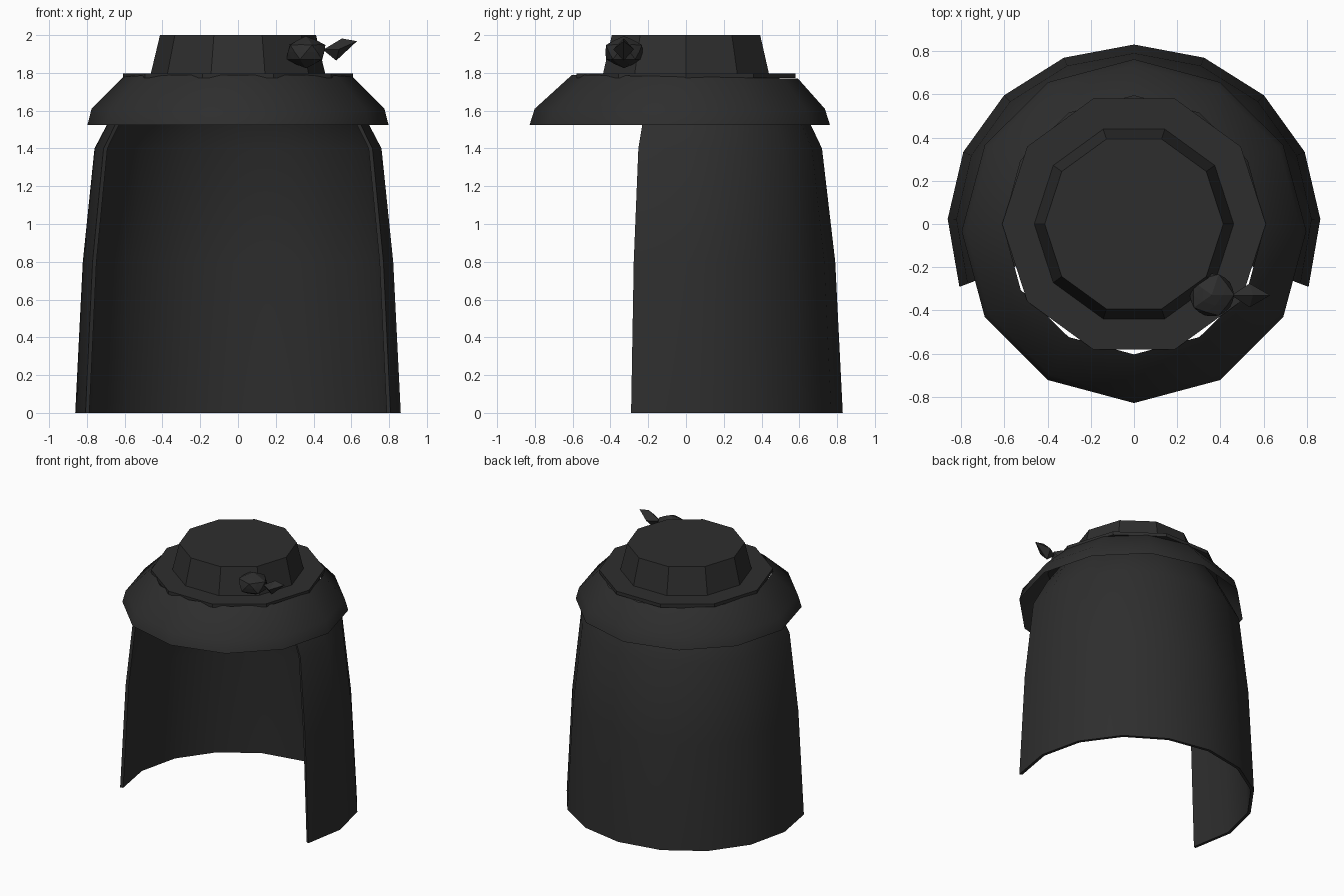
import bpy, bmesh, math
from mathutils import Vector

if "Cube" in bpy.data.objects:
    bpy.data.objects.remove(bpy.data.objects["Cube"])


def material(name, v):
    m = bpy.data.materials.new(name)
    m.diffuse_color = (v, v, v, 1)
    m.use_nodes = True
    m.node_tree.nodes["Principled BSDF"].inputs["Base Color"].default_value = m.diffuse_color
    return m


CLOTH = material("charcoal cloth", 0.027)


def make(name, bm, smooth=None):
    bmesh.ops.recalc_face_normals(bm, faces=bm.faces[:])
    me = bpy.data.meshes.new(name)
    bm.to_mesh(me)
    bm.free()
    ob = bpy.data.objects.new(name, me)
    bpy.context.collection.objects.link(ob)
    me.materials.append(CLOTH)
    if smooth:
        bpy.ops.object.select_all(action='DESELECT')
        ob.select_set(True)
        bpy.context.view_layer.objects.active = ob
        bpy.ops.object.shade_smooth_by_angle(angle=math.radians(smooth))
    return ob


def loft(rings, closed=True, caps=False):
    """Skin a list of point rings with quads."""
    bm = bmesh.new()
    vs = [[bm.verts.new(p) for p in r] for r in rings]
    n = len(vs[0])
    for a, b in zip(vs, vs[1:]):
        for i in range(n if closed else n - 1):
            j = (i + 1) % n
            bm.faces.new((a[i], a[j], b[j], b[i]))
    if caps:
        bm.faces.new(vs[0])
        bm.faces.new(vs[-1])
    return bm


def ring(n, rx, ry, cy, z, start=0.0, sweep=360.0, count=None, tilt=0.0):
    pts = []
    for i in range(count or n):
        a = math.radians(start + sweep * i / n)
        y = math.sin(a)
        pts.append(Vector((rx * math.cos(a), cy + ry * y, z - tilt * y)))
    return pts


# Long cape, open at the front, with thin walls
def cape_shell(t):
    prof = [(0, .862, .83), (.8, .822, .79), (1.4, .76, .72),
            (1.6, .655, .625), (1.75, .55, .53)]
    return [ring(10, rx - t, ry - t, 0, z, -20.5, 221, 11) for z, rx, ry in prof]


outer, inner = cape_shell(0), cape_shell(.022)
# each column of points runs up the outside and back down the inside
columns = [[r[i] for r in outer] + [r[i] for r in reversed(inner)] for i in range(11)]
make("cape", loft(columns, caps=True), 30)

# Shoulder capelet: flaring twelve-sided ring, open at top and bottom
make("shoulder_capelet", loft([
    ring(12, .797, .795, -.033, 1.525, -90),
    ring(12, .775, .768, -.033, 1.61, -90),
    ring(12, .605, .598, -.005, 1.78, -90, tilt=.01)]), 35)

# Collar base plate and standing collar, ten-sided
make("collar_base", loft([ring(10, .61, .61, 0, z) for z in (1.772, 1.798)], caps=True))
make("collar", loft([ring(10, .462, .462, 0, 1.795),
                     ring(10, .413, .413, 0, 2.0)], caps=True))

# Flower clasp: faceted bud
bm = bmesh.new()
bmesh.ops.create_icosphere(bm, subdivisions=2, radius=1)
for i, v in enumerate(bm.verts):
    k = 1.0 if i < 12 else .88
    v.co = Vector((.36 + v.co.x * .115 * k, -.328 + v.co.y * .112 * k,
                   1.91 + v.co.z * .085 * k))
make("flower_clasp", bm)

# Leaf beside the flower: pointed bipyramid
bm = bmesh.new()
base, tip = bm.verts.new((.45, -.33, 1.922)), bm.verts.new((.63, -.33, 1.968))
mid = [bm.verts.new(p) for p in ((.535, -.385, 1.925), (.52, -.33, 1.865),
                                 (.535, -.275, 1.925), (.55, -.33, 1.982))]
for i in range(4):
    for end in (base, tip):
        bm.faces.new((mid[i], mid[(i + 1) % 4], end))
make("leaf", bm)
